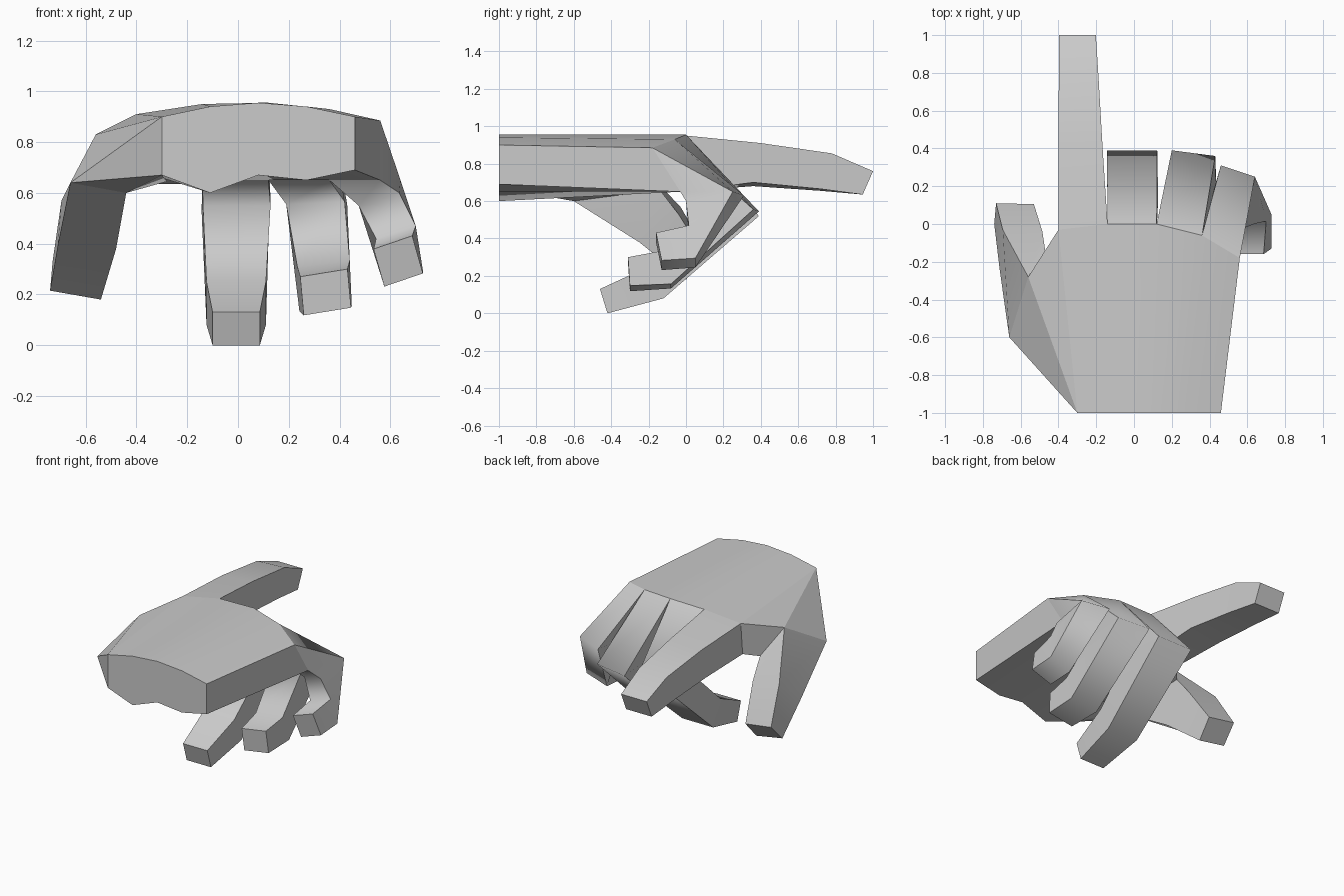
import bpy, bmesh, math

if "Cube" in bpy.data.objects:
    bpy.data.objects.remove(bpy.data.objects["Cube"])


def finish(bm, name, angle=25):
    bmesh.ops.recalc_face_normals(bm, faces=bm.faces)
    mesh = bpy.data.meshes.new(name)
    bm.to_mesh(mesh)
    bm.free()
    ob = bpy.data.objects.new(name, mesh)
    bpy.context.collection.objects.link(ob)
    if angle:
        bpy.ops.object.select_all(action='DESELECT')
        ob.select_set(True)
        bpy.context.view_layer.objects.active = ob
        bpy.ops.object.shade_smooth_by_angle(angle=math.radians(angle))
    return ob


def finger(name, rings):
    """Skin four-point rings, cap the tip; smooth along the length, sharp corners."""
    bm = bmesh.new()
    rows = [[bm.verts.new(p) for p in ring] for ring in rings]
    for a, b in zip(rows, rows[1:]):
        for i in range(4):
            j = (i + 1) % 4
            bm.faces.new((a[i], a[j], b[j], b[i])).smooth = True
            bm.edges.get((a[i], b[i])).smooth = False
    for e in bm.faces.new(rows[-1]).edges:
        e.smooth = False
    return finish(bm, name, None)


def joint(outer, inner, hw, dy=0.0, dz=0.0):
    """Four-sided finger section: outer/inner centre points, half width, tilt."""
    (ox, oy, oz), (ix, iy, iz) = outer, inner
    return [(ox - hw, oy - dy, oz - dz), (ox + hw, oy + dy, oz + dz),
            (ix + hw, iy + dy, iz + dz), (ix - hw, iy - dy, iz - dz)]


# palm: wrist section to knuckle section, open towards fingers and thumb
xs = [-0.30, -0.11, 0.08, 0.27, 0.46]
wrist_top = [(x, -1, z) for x, z in zip(xs, (0.90, 0.94, 0.955, 0.94, 0.90))]
wrist_low = [(x, -1, z) for x, z in zip(xs, (0.67, 0.60, 0.67, 0.65, 0.69))]
top = [(-0.40, -0.03, 0.91), (-0.14, 0, 0.95), (0.12, 0, 0.955),
       (0.36, -0.06, 0.93), (0.56, -0.18, 0.885)]
low = [(x, -0.03, 0.65) for x, y, z in top]
low[0] = (-0.40, -0.05, 0.69)
bm = bmesh.new()
back = [bm.verts.new(p) for p in wrist_top + wrist_low[::-1]]
front = [bm.verts.new(p) for p in top + low[::-1]]
bm.faces.new(back)
for i in range(9):
    bm.faces.new((back[i], back[i + 1], front[i + 1], front[i]))
finish(bm, "palm")

# thumb mount: wedge between wrist, thumb and index knuckle, inner faces removed
thumb_base = [(-0.56, -0.28, 0.83), (-0.47, -0.14, 0.66),
              (-0.44, -0.60, 0.60), (-0.66, -0.60, 0.64)]
bm = bmesh.new()
palm_side = [bm.verts.new(p) for p in
             (wrist_top[0], wrist_low[0], top[0], low[0], (-0.28, -0.5, 0.645))]
thumb_side = [bm.verts.new(p) for p in thumb_base]
bmesh.ops.convex_hull(bm, input=bm.verts)
hidden = [f for f in bm.faces
          if all(v in palm_side for v in f.verts) or all(v in thumb_side for v in f.verts)]
bmesh.ops.delete(bm, geom=hidden, context='FACES')
finish(bm, "thumb_mount", 15)

# thumb
finger("thumb", [
    thumb_base,
    [(-0.695, -0.03, 0.57), (-0.485, -0.04, 0.53),
     (-0.48, -0.25, 0.38), (-0.71, -0.25, 0.39)],
    [(-0.73, 0.11, 0.33), (-0.53, 0.105, 0.30),
     (-0.54, 0.0, 0.18), (-0.74, 0.0, 0.215)]])

# each finger starts on its own knuckle quad of the palm
knuckle = [[top[i], top[i + 1], low[i + 1], low[i]] for i in range(4)]

# pointing index finger
finger("index_finger", [
    knuckle[0],
    joint((-0.283, 0.40, 0.90), (-0.283, 0.36, 0.69), 0.117, 0, 0.01),
    joint((-0.293, 0.78, 0.85), (-0.293, 0.72, 0.66), 0.105, 0, 0.005),
    joint((-0.30, 1.0, 0.76), (-0.30, 0.945, 0.635), 0.098)])

# curled fingers: knuckle, middle joint, end joint, tip
finger("middle_finger", [
    knuckle[1],
    joint((-0.01, 0.39, 0.52), (-0.005, 0.13, 0.55), 0.133),
    joint((-0.007, -0.12, 0.08), (-0.007, -0.20, 0.25), 0.117),
    joint((-0.007, -0.42, 0.0), (-0.007, -0.46, 0.13), 0.093)])

finger("ring_finger", [
    knuckle[2],
    joint((0.315, 0.375, 0.55), (0.305, 0.12, 0.56), 0.115, -0.015, 0.005),
    joint((0.345, -0.08, 0.145), (0.337, -0.14, 0.32), 0.103, 0, 0.012),
    joint((0.352, -0.30, 0.133), (0.338, -0.31, 0.285), 0.093, 0, 0.015)])

finger("little_finger", [
    knuckle[3],
    [(0.46, 0.31, 0.63), (0.64, 0.25, 0.65), (0.635, 0.0, 0.60), (0.475, 0.05, 0.55)],
    joint((0.65, 0.05, 0.27), (0.622, 0.015, 0.445), 0.078, 0, 0.025),
    joint((0.652, -0.13, 0.257), (0.61, -0.16, 0.405), 0.076, 0, 0.026)])
